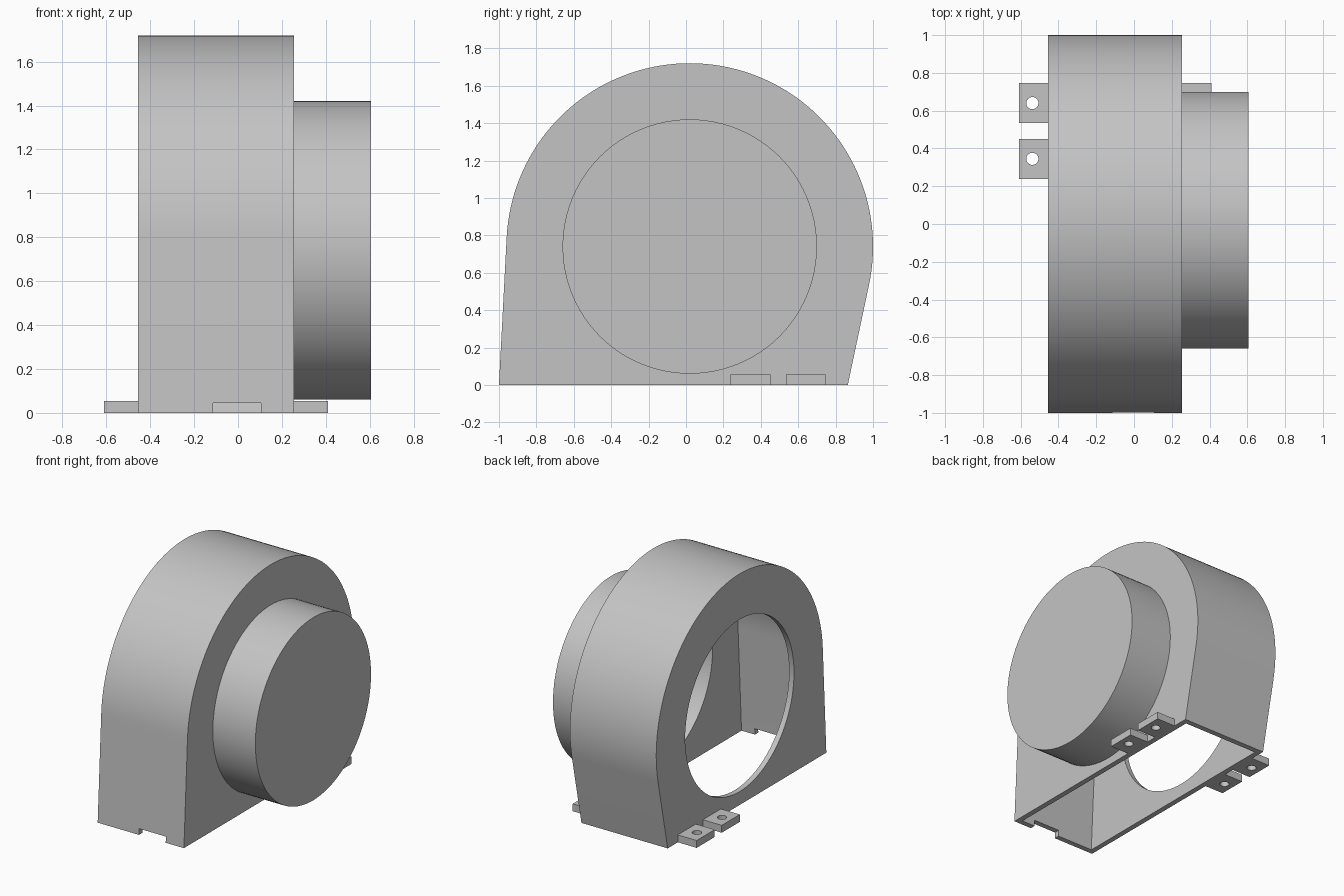
import bpy, bmesh
from math import sin, cos, pi, radians
from mathutils import Matrix, Vector

if "Cube" in bpy.data.objects:
    bpy.data.objects.remove(bpy.data.objects["Cube"], do_unlink=True)

grey = bpy.data.materials.new("plain grey")
grey.use_nodes = True
colour = (0.55, 0.55, 0.55, 1)
grey.diffuse_color = colour
grey.node_tree.nodes["Principled BSDF"].inputs["Base Color"].default_value = colour

CY, CZ = 0.02, 0.74            # shared axis of housing and drum
X0, X1, WALL = -0.455, 0.255, 0.04
DRUM_END = 0.605


def prism(name, outline, depth, to_world):
    """Extrude a closed 2D outline; to_world maps (u, v, w) to a point."""
    bm = bmesh.new()
    rings = [[bm.verts.new(to_world(u, v, w)) for u, v in outline] for w in depth]
    n = len(outline)
    for r in rings:
        bm.faces.new(r)
    for i in range(n):
        j = (i + 1) % n
        bm.faces.new((rings[0][i], rings[0][j], rings[1][j], rings[1][i]))
    bmesh.ops.recalc_face_normals(bm, faces=bm.faces)
    mesh = bpy.data.meshes.new(name)
    bm.to_mesh(mesh)
    bm.free()
    mesh.materials.append(grey)
    obj = bpy.data.objects.new(name, mesh)
    bpy.context.collection.objects.link(obj)
    return obj


def along_x(u, v, w):
    return (w, u, v)


def along_z(u, v, w):
    return (u, v, w)


def circle(cu, cv, r, n):
    return [(cu + r * cos(2 * pi * i / n), cv + r * sin(2 * pi * i / n)) for i in range(n)]


def rect(u0, u1, v0, v1):
    return [(u0, v0), (u1, v0), (u1, v1), (u0, v1)]


def housing_outline(r, base):
    """Round top whose sides run on as tangents down to the base."""
    a0, a1, n = radians(-11.96), radians(177), 80
    arc = [a0 + (a1 - a0) * i / n for i in range(n + 1)]
    pts = [(CY + r * cos(a), CZ + r * sin(a)) for a in arc]
    foot = [(CY + (r - (base - CZ) * sin(a)) / cos(a), base) for a in (a1, a0)]
    return pts + foot


def activate(obj):
    bpy.ops.object.select_all(action="DESELECT")
    obj.select_set(True)
    bpy.context.view_layer.objects.active = obj


def cut(obj, cutter):
    activate(obj)
    mod = obj.modifiers.new("cut", "BOOLEAN")
    mod.operation, mod.solver, mod.object = "DIFFERENCE", "EXACT", cutter
    bpy.ops.object.modifier_apply(modifier=mod.name)


def smooth(obj):
    activate(obj)
    bpy.ops.object.shade_smooth_by_angle(angle=radians(30))


# Hollow housing, open below, and the capped drum on its side
housing = prism("housing", housing_outline(0.98, 0), (X0, X1), along_x)
drum = prism("drum", circle(CY, CZ, 0.68, 96), (X1, DRUM_END), along_x)

cavity = prism("cavity_cutter", housing_outline(0.98 - WALL, -0.1),
               (X0 + WALL, X1 - WALL), along_x)
bore = prism("bore_cutter", circle(CY, CZ, 0.64, 96), (-0.7, DRUM_END - WALL), along_x)
notch = prism("notch_cutter", rect(-0.115, 0.105, -1.1, -0.9), (-0.1, 0.045), along_z)
for cutter in (cavity, bore, notch):
    cut(housing, cutter)
cut(drum, bore)
cutters = [cavity, bore, notch]

# Mounting tabs with screw holes, two on each side
for side, wall, sign in (("right", X0, -1), ("left", X1, 1)):
    for place, y in (("front", 0.345), ("rear", 0.64)):
        x0, x1 = sorted((wall, wall + sign * 0.155))
        tab = prism(f"{side}_{place}_tab", rect(x0, x1, y - 0.106, y + 0.106),
                    (0, 0.055), along_z)
        hole = prism("hole_cutter", circle(wall + sign * 0.083, y, 0.032, 32),
                     (-0.1, 0.1), along_z)
        cut(tab, hole)
        smooth(tab)
        cutters.append(hole)

smooth(housing)
smooth(drum)
for cutter in cutters:
    bpy.data.objects.remove(cutter, do_unlink=True)
